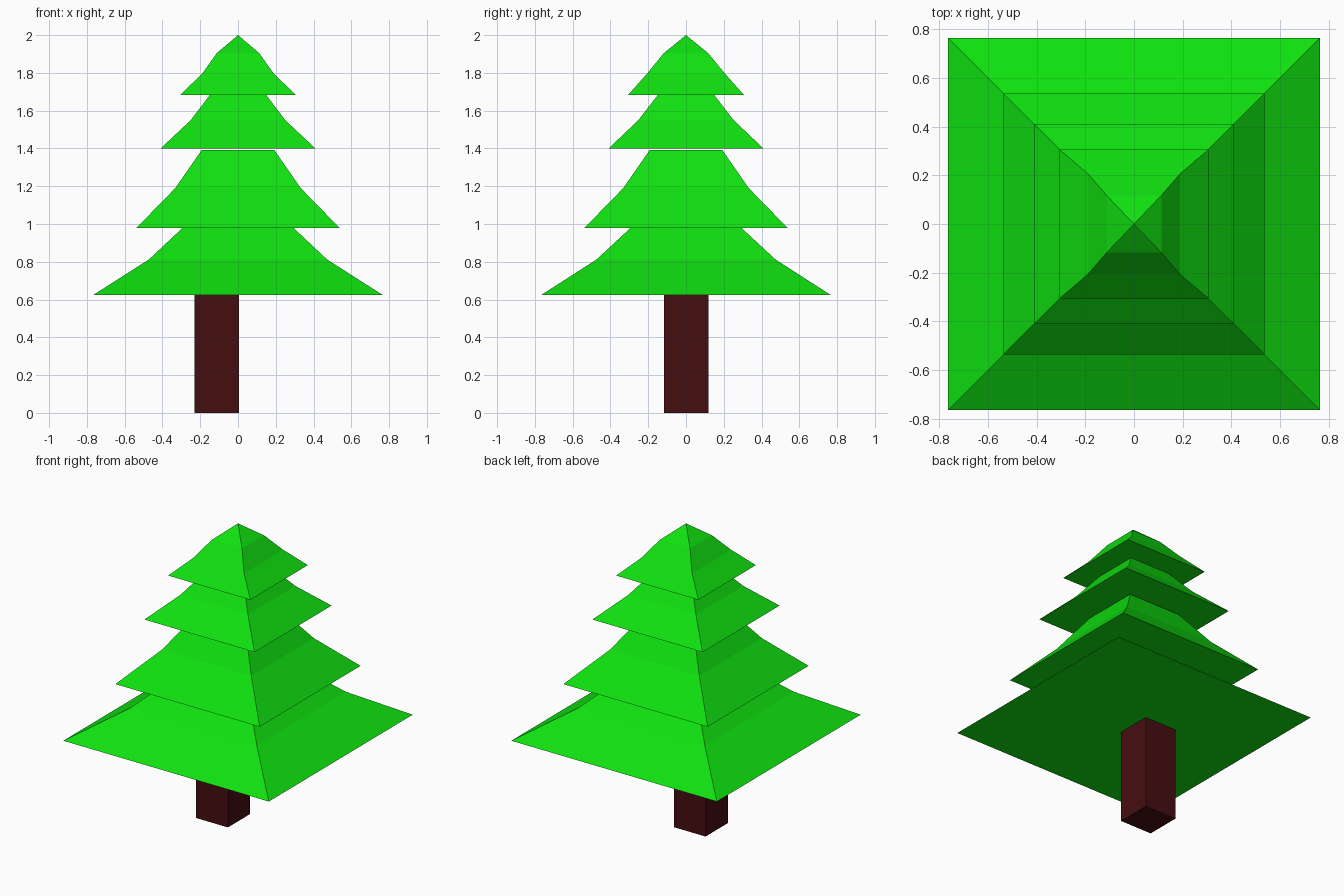
import bpy, bmesh

if "Cube" in bpy.data.objects:
    bpy.data.objects.remove(bpy.data.objects["Cube"])


def material(name, rgb):
    m = bpy.data.materials.new(name)
    m.diffuse_color = (*rgb, 1.0)
    m.use_nodes = True
    m.node_tree.nodes["Principled BSDF"].inputs["Base Color"].default_value = m.diffuse_color
    return m


def stack(name, rings, mat, cx=0.0, cy=0.0):
    """Four-sided solid from rings of (half x, half y, z); a zero ring is a tip."""
    bm = bmesh.new()
    loops = []
    for hx, hy, z in rings:
        corners = [(0, 0)] if hx == 0 else [(-1, -1), (1, -1), (1, 1), (-1, 1)]
        loops.append([bm.verts.new((cx + sx * hx, cy + sy * hy, z)) for sx, sy in corners])
    bm.faces.new(loops[0][::-1])
    for a, b in zip(loops, loops[1:]):
        for i in range(4):
            j = (i + 1) % 4
            if len(b) == 1:
                bm.faces.new((a[i], a[j], b[0]))
            else:
                bm.faces.new((a[i], a[j], b[j], b[i]))
    if len(loops[-1]) == 4:
        bm.faces.new(loops[-1])
    bmesh.ops.recalc_face_normals(bm, faces=bm.faces)
    mesh = bpy.data.meshes.new(name)
    bm.to_mesh(mesh)
    bm.free()
    mesh.materials.append(mat)
    obj = bpy.data.objects.new(name, mesh)
    bpy.context.collection.objects.link(obj)
    return obj


green = material("needles", (0.005, 0.75, 0.005))
brown = material("bark", (0.06, 0.004, 0.005))

# Trunk, set off-centre to the left
stack("trunk", [(0.118, 0.118, 0.0), (0.118, 0.118, 0.625)], brown, cx=-0.112, cy=0.002)

# Flared branch tiers, bottom to top
stack("bottom_tier", [(0.765, 0.765, 0.625), (0.472, 0.474, 0.812), (0.295, 0.295, 0.978)], green)
stack("lower_tier", [(0.537, 0.537, 0.98), (0.332, 0.332, 1.19), (0.192, 0.192, 1.392)], green)
stack("upper_tier", [(0.41, 0.41, 1.40), (0.25, 0.252, 1.55), (0.15, 0.15, 1.682)], green)
stack("top_tier", [(0.306, 0.306, 1.684), (0.19, 0.207, 1.795),
                   (0.112, 0.117, 1.905), (0, 0, 2.0)], green)
